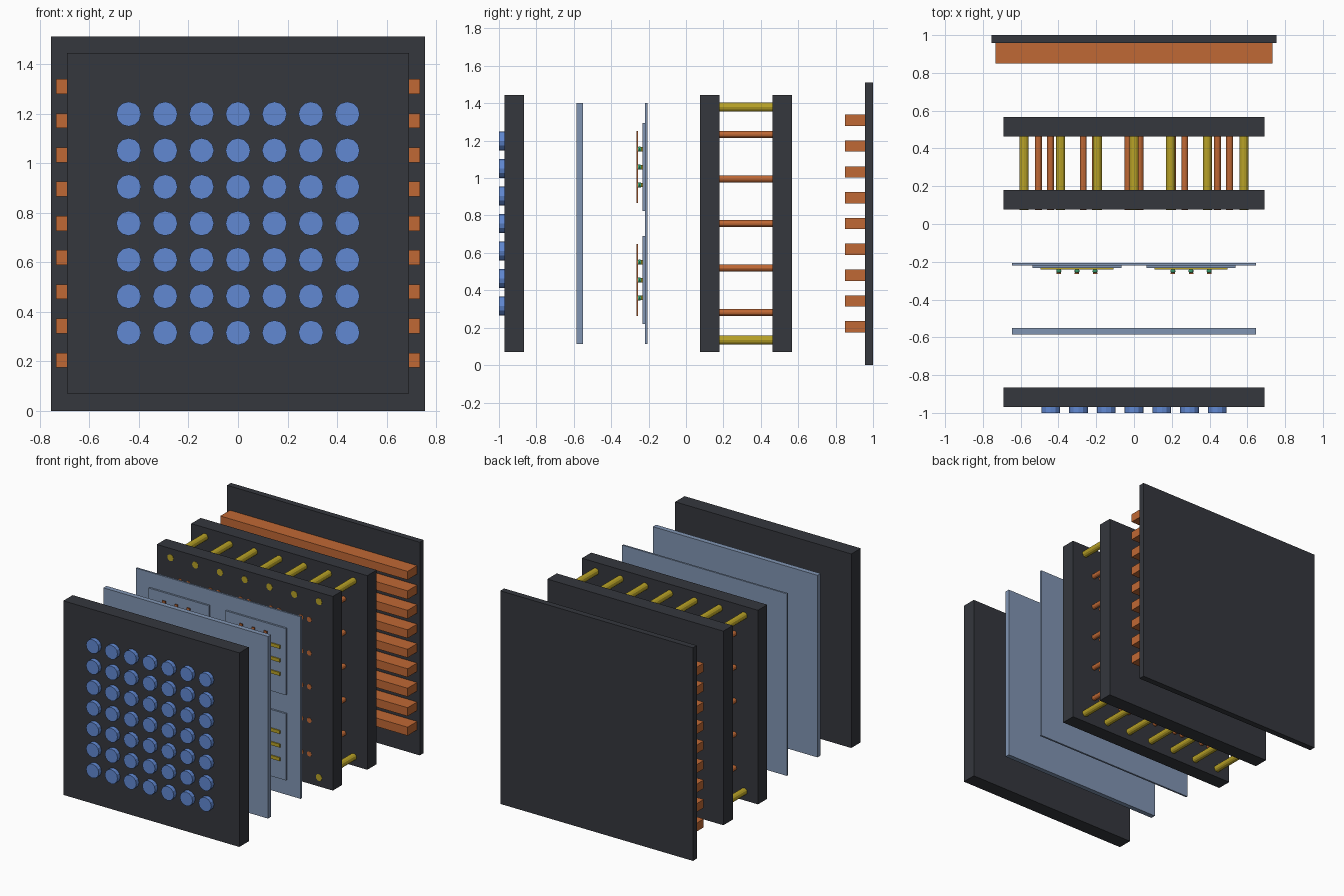
import bpy, bmesh
from mathutils import Matrix, Vector

if "Cube" in bpy.data.objects:
    bpy.data.objects.remove(bpy.data.objects["Cube"])


def material(name, rgb):
    m = bpy.data.materials.new(name)
    m.diffuse_color = (*rgb, 1)
    m.use_nodes = True
    m.node_tree.nodes["Principled BSDF"].inputs["Base Color"].default_value = m.diffuse_color
    return m


DARK = material("charcoal", (0.035, 0.038, 0.047))
BLUE = material("blue", (0.12, 0.25, 0.65))
GLASS = material("pale_blue", (0.22, 0.30, 0.45))
COPPER = material("copper", (0.53, 0.14, 0.035))
GOLD = material("gold", (0.48, 0.36, 0.02))
GREEN = material("green", (0.05, 0.42, 0.2))


def finish(name, bm, mat):
    me = bpy.data.meshes.new(name)
    bm.to_mesh(me)
    bm.free()
    me.materials.append(mat)
    ob = bpy.data.objects.new(name, me)
    bpy.context.collection.objects.link(ob)
    return ob


def boxes(name, mat, items):
    """Each item is (x0, x1, y0, y1, z0, z1)."""
    bm = bmesh.new()
    for x0, x1, y0, y1, z0, z1 in items:
        mid = Vector((x0 + x1, y0 + y1, z0 + z1)) / 2
        size = Matrix.Diagonal((x1 - x0, y1 - y0, z1 - z0, 1))
        bmesh.ops.create_cube(bm, size=1, matrix=Matrix.Translation(mid) @ size)
    return finish(name, bm, mat)


def rods(name, mat, spots, radius, y0, y1, sides=12):
    """Cylinders along y at each (x, z) spot."""
    bm = bmesh.new()
    for x, z in spots:
        mat4 = Matrix.Translation((x, (y0 + y1) / 2, z)) @ Matrix.Rotation(1.5707963, 4, 'X')
        bmesh.ops.create_cone(bm, cap_ends=True, segments=sides, radius1=radius,
                              radius2=radius, depth=y1 - y0, matrix=mat4)
    return finish(name, bm, mat)


MID = 0.757

# Front plate with a 7 x 7 array of round contacts
boxes("front_plate", DARK, [(-0.69, 0.69, -0.97, -0.865, 0.07, 1.445)])
rods("front_contacts", BLUE,
     [(i * 0.147, MID + j * 0.147) for i in range(-3, 4) for j in range(-3, 4)],
     0.05, -1.0, -0.965)

# Two thin sheets
boxes("thick_sheet", GLASS, [(-0.645, 0.645, -0.585, -0.55, 0.112, 1.402)])
boxes("thin_sheet", GLASS, [(-0.645, 0.645, -0.22, -0.207, 0.112, 1.402)])

# Four tiles, each with a crossbar grid and a node at every crossing
tiles, rows, columns, nodes = [], [], [], []
for cx in (-0.302, 0.302):
    for cz in (MID - 0.302, MID + 0.302):
        tiles.append((cx - 0.236, cx + 0.236, -0.233, -0.218, cz - 0.236, cz + 0.236))
        for i in (-1, 0, 1):
            d = i * 0.096
            rows.append((cx - 0.193, cx + 0.193, -0.241, -0.231, cz + d - 0.012, cz + d + 0.012))
            columns.append((cx + d - 0.012, cx + d + 0.012, -0.265, -0.257, cz - 0.193, cz + 0.193))
            nodes += [(cx + d, cz + k * 0.096) for k in (-1, 0, 1)]
boxes("tiles", GLASS, tiles)
boxes("row_bars", GOLD, rows)
boxes("column_bars", COPPER, columns)
bm = bmesh.new()
for x, z in nodes:
    bmesh.ops.create_uvsphere(bm, u_segments=8, v_segments=6, radius=0.014,
                              matrix=Matrix.Translation((x, -0.249, z)))
finish("crossing_nodes", bm, GREEN)

# Stacked plates joined by rods
boxes("lower_stack_plate", DARK, [(-0.69, 0.69, 0.076, 0.18, 0.07, 1.445)])
boxes("upper_stack_plate", DARK, [(-0.69, 0.69, 0.462, 0.567, 0.07, 1.445)])
rods("edge_rods", GOLD,
     [(i * 0.194, z) for i in range(-3, 4) for z in (0.134, 1.38)], 0.024, 0.074, 0.566)
rods("paired_rods", COPPER,
     [(i * 0.237 + s, MID + j * 0.238) for i in range(-2, 3) for j in range(-2, 3)
      for s in (-0.032, 0.032)], 0.018, 0.074, 0.566)

# Back plate with horizontal fins
boxes("back_plate", DARK, [(-0.755, 0.755, 0.957, 1.0, 0, 1.51)])
boxes("cooling_fins", COPPER,
      [(-0.734, 0.734, 0.85, 0.958, MID + k * 0.138 - 0.03, MID + k * 0.138 + 0.03)
       for k in range(-4, 5)])
